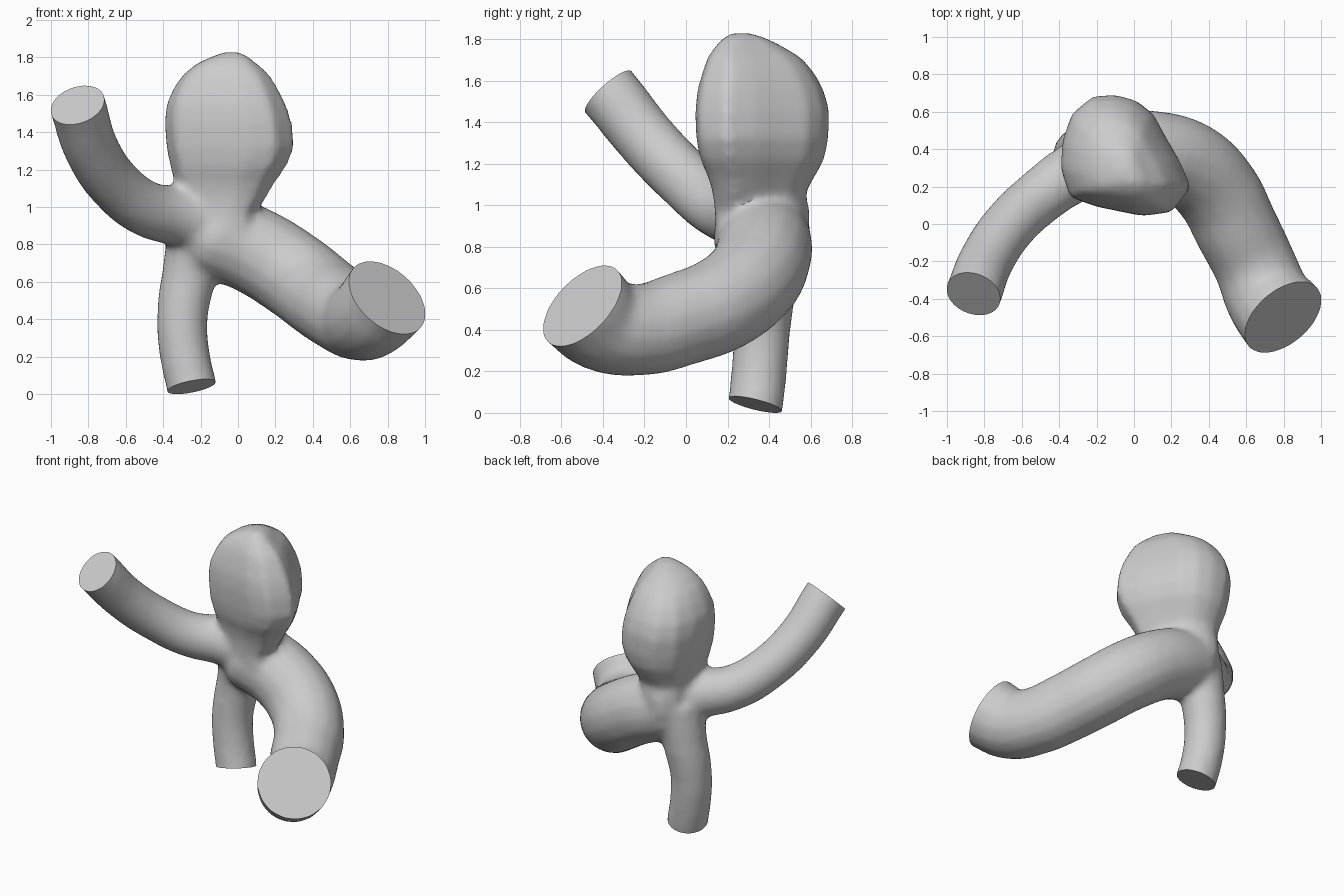
import bpy
import bmesh
from mathutils import Vector

cube = bpy.data.objects.get("Cube")
if cube:
    bpy.data.objects.remove(cube, do_unlink=True)

# Material
grey = bpy.data.materials.new("plain_grey")
grey.use_nodes = True
colour = (0.6, 0.6, 0.6, 1)
grey.diffuse_color = colour
grey.node_tree.nodes["Principled BSDF"].inputs["Base Color"].default_value = colour

# Vessel centre lines: x, y, z, radius; each ends at its cut, facing "cut"
VESSELS = [
    # wide outlet
    dict(cut=(.525, -.615, .587), path=[
        (-.27, .345, .93, .17), (-.14, .365, .86, .235), (.1, .375, .76, .235),
        (.3, .315, .635, .235), (.45, .165, .52, .232), (.54, -.01, .455, .228),
        (.645, -.22, .4, .222), (.72, -.4, .43, .232), (.795, -.495, .515, .245)]),
    # raised side branch
    dict(cut=(-.26, -.64, .71), path=[
        (-.15, .35, .92, .18), (-.35, .26, .955, .16), (-.49, .16, .99, .15),
        (-.65, .015, 1.11, .147), (-.785, -.18, 1.31, .148), (-.86, -.37, 1.545, .153)]),
    # lower stem
    dict(cut=(.2, -.25, -1), path=[
        (-.2, .38, .88, .18), (-.26, .39, .65, .148), (-.3, .37, .4, .137),
        (-.285, .355, .2, .135), (-.25, .337, .04, .135)]),
]

# Tubes, run a little past their cuts
curve = bpy.data.curves.new("vessels", "CURVE")
curve.dimensions = "3D"
curve.bevel_depth = 1
curve.bevel_resolution = 6
curve.use_fill_caps = True
for vessel in VESSELS:
    cut = Vector(vessel["cut"]).normalized()
    end = Vector(vessel["path"][-1][:3])
    radius = vessel["path"][-1][3]
    points = vessel["path"] + [(*(end + cut * .15), radius)]
    spline = curve.splines.new("BEZIER")
    spline.bezier_points.add(len(points) - 1)
    for knot, (x, y, z, r) in zip(spline.bezier_points, points):
        knot.co = (x, y, z)
        knot.radius = r
        knot.handle_left_type = knot.handle_right_type = "AUTO"
tubes = bpy.data.objects.new("vessels", curve)
bpy.context.collection.objects.link(tubes)


def evaluated_mesh(obj):
    graph = bpy.context.evaluated_depsgraph_get()
    return bpy.data.meshes.new_from_object(obj.evaluated_get(graph))


bm = bmesh.new()
bm.from_mesh(evaluated_mesh(tubes))
bmesh.ops.remove_doubles(bm, verts=bm.verts, dist=.0005)
bpy.data.objects.remove(tubes, do_unlink=True)

# Bulb: one lopsided outline, fitted to each height
OUTLINE = [(-.33, .59), (-.22, .68), (-.1, .69), (.01, .66), (.1, .59), (.17, .46), (.24, .34),
           (.3, .2), (.2, .07), (.05, .05), (-.2, .1), (-.34, .15), (-.39, .3), (-.38, .45)]
# z, lowest and highest x, lowest and highest y
LEVELS = [(.85, -.32, .1, .14, .6), (.97, -.32, .1, .14, .6), (1.06, -.33, .16, .13, .58),
          (1.13, -.34, .2, .11, .62), (1.22, -.365, .265, .07, .67), (1.32, -.385, .305, .05, .69),
          (1.45, -.395, .29, .045, .695), (1.55, -.385, .26, .055, .67), (1.64, -.345, .215, .08, .62),
          (1.71, -.295, .17, .105, .56), (1.77, -.22, .1, .145, .46), (1.805, -.14, .06, .18, .39),
          (1.828, -.08, .01, .22, .32)]
rings = []
for z, x0, x1, y0, y1 in LEVELS:
    rings.append([bm.verts.new((x0 + (x1 - x0) * (x + .39) / .69,
                                y0 + (y1 - y0) * (y - .05) / .64, z))
                  for x, y in reversed(OUTLINE)])
count = len(OUTLINE)
for low, high in zip(rings, rings[1:]):
    for i in range(count):
        j = (i + 1) % count
        bm.faces.new((low[i], low[j], high[j], high[i]))
bm.faces.new(rings[0][::-1])
bm.faces.new(rings[-1])
bmesh.ops.recalc_face_normals(bm, faces=bm.faces)

# Fuse all parts into one skin with soft joins
mesh = bpy.data.meshes.new("vessel_with_bulb")
bm.to_mesh(mesh)
bm.free()
body = bpy.data.objects.new("vessel_with_bulb", mesh)
bpy.context.collection.objects.link(body)
remesh = body.modifiers.new("fuse", "REMESH")
remesh.mode = "VOXEL"
remesh.voxel_size = .022
soften = body.modifiers.new("soften", "SMOOTH")
soften.factor = .5
soften.iterations = 10
skin = evaluated_mesh(body)
body.modifiers.clear()

# Flat cuts across the vessel ends
bm = bmesh.new()
bm.from_mesh(skin)
for vessel in VESSELS:
    *end, radius = vessel["path"][-1]
    end = Vector(end)
    faces = [f for f in bm.faces if (f.calc_center_median() - end).length < radius * 2]
    edges = {e for f in faces for e in f.edges}
    verts = {v for f in faces for v in f.verts}
    result = bmesh.ops.bisect_plane(
        bm, geom=faces + list(edges) + list(verts), plane_co=end,
        plane_no=Vector(vessel["cut"]).normalized(), clear_outer=True)
    rim = [g for g in result["geom_cut"]
           if isinstance(g, bmesh.types.BMEdge) and g.is_boundary]
    bmesh.ops.edgeloop_fill(bm, edges=rim)
bmesh.ops.recalc_face_normals(bm, faces=bm.faces)

# Centre and stand on the ground
lo = Vector([min(v.co[i] for v in bm.verts) for i in range(3)])
hi = Vector([max(v.co[i] for v in bm.verts) for i in range(3)])
base = Vector(((lo.x + hi.x) / 2, (lo.y + hi.y) / 2, lo.z))
bmesh.ops.translate(bm, verts=bm.verts, vec=-base)
bm.to_mesh(mesh)
bm.free()
mesh.materials.clear()
mesh.materials.append(grey)

bpy.ops.object.select_all(action="DESELECT")
body.select_set(True)
bpy.context.view_layer.objects.active = body
bpy.ops.object.shade_smooth_by_angle()
